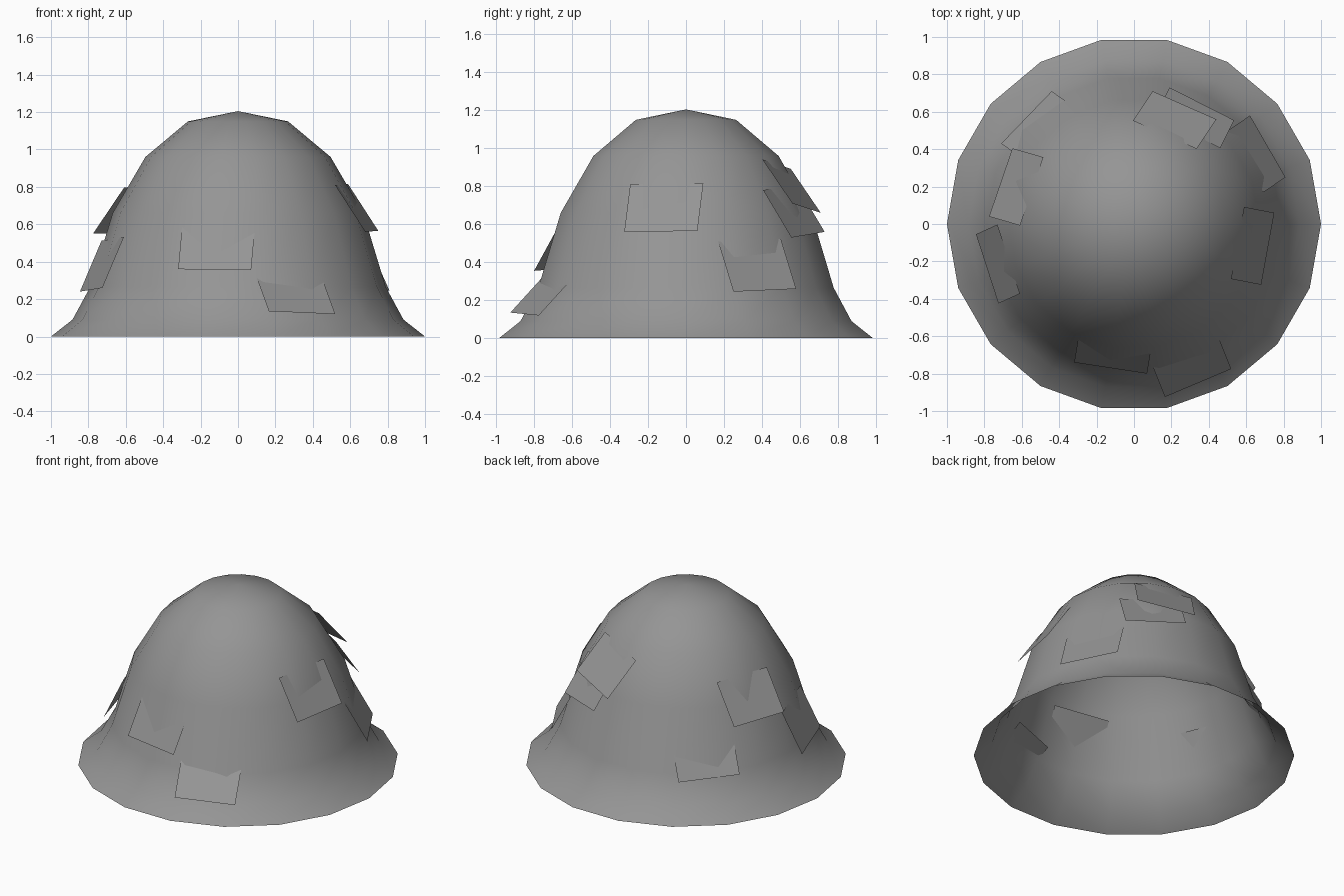
import bpy, bmesh, math
from mathutils import Vector

cube = bpy.data.objects.get("Cube")
if cube:
    bpy.data.objects.remove(cube, do_unlink=True)

grey = bpy.data.materials.new("thatch grey")
grey.use_nodes = True
grey.diffuse_color = (0.3, 0.3, 0.3, 1)
grey.node_tree.nodes["Principled BSDF"].inputs["Base Color"].default_value = (0.3, 0.3, 0.3, 1)


def add_object(name, bm, smooth):
    mesh = bpy.data.meshes.new(name)
    for face in bm.faces:
        face.smooth = smooth
    bm.to_mesh(mesh)
    bm.free()
    mesh.materials.append(grey)
    obj = bpy.data.objects.new(name, mesh)
    bpy.context.collection.objects.link(obj)
    return obj


# Open bell-shaped shell, turned from a profile of (radius, height)
SIDES = 18
PROFILE = [(1, 0), (0.885, 0.09), (0.79, 0.265), (0.67, 0.66), (0.495, 0.96), (0.268, 1.15)]
bm = bmesh.new()
rings = []
for radius, height in PROFILE:
    angles = [math.tau * i / SIDES for i in range(SIDES)]
    rings.append([bm.verts.new((radius * math.cos(a), radius * math.sin(a), height)) for a in angles])
apex = bm.verts.new((0, 0, 1.205))
for i in range(SIDES):
    j = (i + 1) % SIDES
    for low, high in zip(rings, rings[1:]):
        bm.faces.new((low[i], low[j], high[j], high[i]))
    bm.faces.new((rings[-1][i], rings[-1][j], apex))
add_object("bell_shell", bm, True)


# Loose flaps: two lower corners and the slope running up into the shell
def add_flap(name, start, end, slope):
    start, end = Vector(start), Vector(end)
    rise = Vector(slope).normalized() * 0.3
    bm = bmesh.new()
    bm.faces.new([bm.verts.new(p) for p in (start, end, end + rise, start + rise)])
    add_object(name, bm, False)


FLAPS = {
    "front_flap": ((-0.32, -0.74, 0.36), (0.07, -0.80, 0.355), (0.02, 0.12, 0.22)),
    "front_low_flap": ((0.165, -0.925, 0.135), (0.52, -0.775, 0.12), (-0.06, 0.15, 0.165)),
    "left_flap": ((0.68, -0.325, 0.56), (0.75, 0.06, 0.565), (-0.155, 0.03, 0.24)),
    "left_low_flap": ((0.81, 0.25, 0.245), (0.62, 0.58, 0.26), (-0.11, -0.075, 0.245)),
    "back_flap": ((0.535, 0.555, 0.53), (0.19, 0.73, 0.56), (-0.07, -0.14, 0.235)),
    "back_high_flap": ((0.44, 0.56, 0.71), (0.1, 0.71, 0.66), (-0.1, -0.15, 0.22)),
    "back_low_flap": ((-0.44, 0.71, 0.23), (-0.71, 0.43, 0.25), (0.12, -0.085, 0.25)),
    "right_flap": ((-0.65, 0.405, 0.55), (-0.775, 0.04, 0.55), (0.155, -0.045, 0.23)),
    "right_low_flap": ((-0.845, -0.055, 0.24), (-0.725, -0.425, 0.26), (0.11, 0.05, 0.26)),
}
for name, (start, end, slope) in FLAPS.items():
    add_flap(name, start, end, slope)
